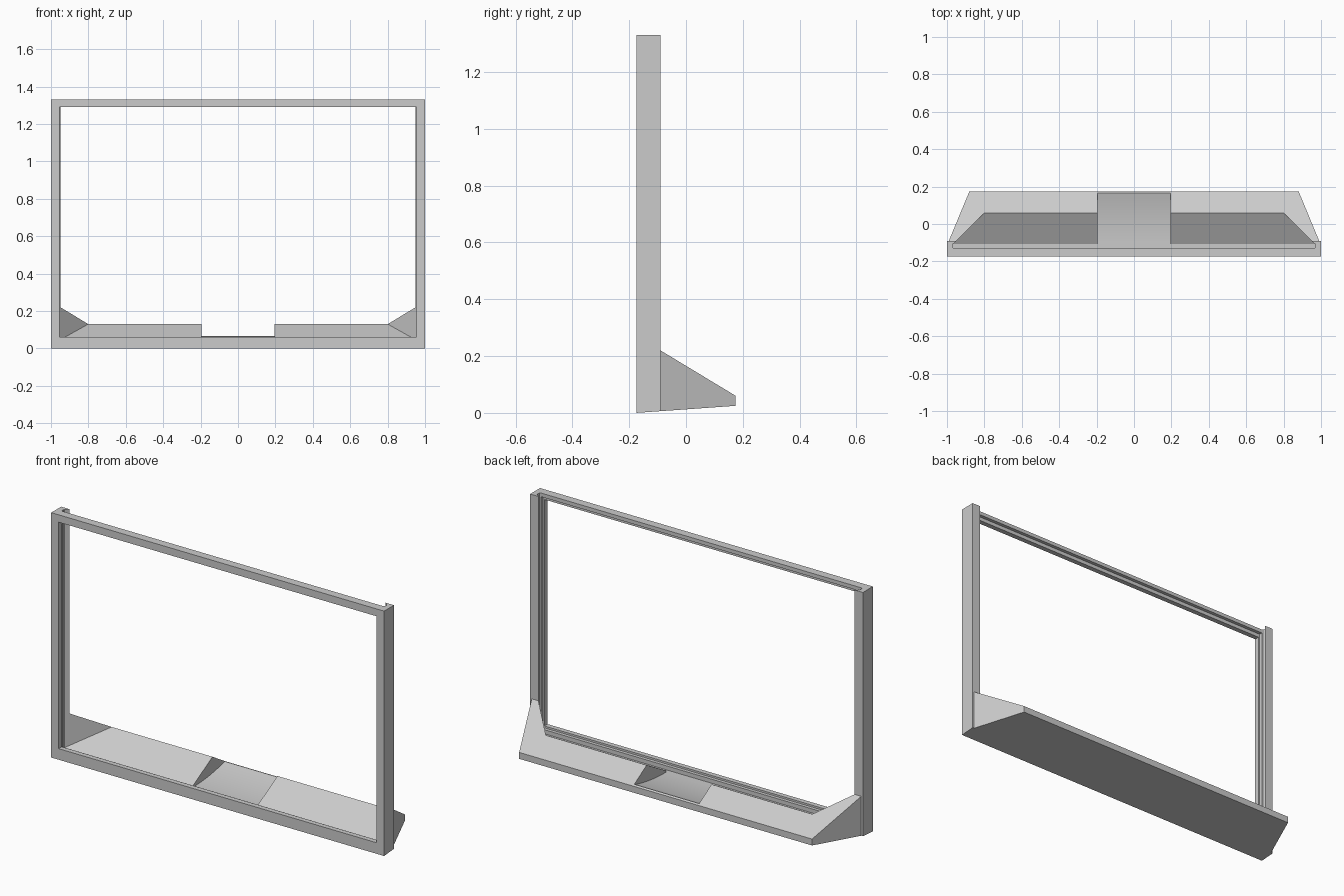
import bpy
import bmesh

cube = bpy.data.objects.get("Cube")
if cube:
    bpy.data.objects.remove(cube, do_unlink=True)

grey = bpy.data.materials.new("light_grey")
grey.use_nodes = True
colour = (0.6, 0.6, 0.6, 1)
grey.diffuse_color = colour
grey.node_tree.nodes["Principled BSDF"].inputs["Base Color"].default_value = colour


def loft(name, start, end):
    """Closed solid between two matching outlines."""
    bm = bmesh.new()
    a = [bm.verts.new(p) for p in start]
    b = [bm.verts.new(p) for p in end]
    bm.faces.new(a)
    bm.faces.new(b)
    for i in range(len(a)):
        j = (i + 1) % len(a)
        bm.faces.new((a[i], a[j], b[j], b[i]))
    bmesh.ops.recalc_face_normals(bm, faces=bm.faces)
    mesh = bpy.data.meshes.new(name)
    bm.to_mesh(mesh)
    bm.free()
    mesh.materials.append(grey)
    obj = bpy.data.objects.new(name, mesh)
    bpy.context.collection.objects.link(obj)
    return obj


def side_profile(name, outline, half_width):
    """Extrude a (y, z) outline across x."""
    return loft(name, [(-half_width, y, z) for y, z in outline],
                [(half_width, y, z) for y, z in outline])


def plan(name, half, low, high):
    """Mirror half a plan outline; low and high give z from y."""
    outline = half + [(-x, y) for x, y in reversed(half)]
    return loft(name, [(x, y, low(y)) for x, y in outline],
                [(x, y, high(y)) for x, y in outline])


def flat(z):
    return lambda y: z


def underside(y):
    return (y + 0.175) * 0.0714


def roof(y):
    return 0.22 - (y + 0.09) * 0.16 / 0.265


def ramp(y):
    return 0.036 + (y + 0.108) * 0.56


FRONT, BACK, REAR = -0.175, -0.09, 0.175
TOP, ABOVE = 1.33, 1.5

# Main solids: upright frame and wedge-shaped stand
frame = side_profile("upright_frame", [(FRONT, 0), (BACK, underside(BACK)),
                                       (BACK, TOP), (FRONT, TOP)], 1.0)
stand = plan("wedge_stand", [(0.99, BACK), (0.88, REAR)], underside, roof)

# Cutters: window, stepped rebate, panel slot, sloped tray, central scoop
window = plan("window_cutter", [(0.955, -0.3), (0.955, -0.12)], flat(0.06), flat(1.29))
rebate = plan("rebate_cutter", [(0.962, -0.148), (0.962, -0.119)], flat(0.05), flat(1.31))
slot = plan("slot_cutter", [(0.962, -0.13), (0.968, -0.127), (0.97, -0.121),
                            (0.97, -0.107)], flat(0.028), flat(ABOVE))
tray = plan("tray_cutter", [(0.968, -0.108), (0.80, 0.06)], ramp, flat(ABOVE))
floor = [(-0.109 + 0.274 * i / 12, 0.028 + 0.036 * (i / 12) ** 2) for i in range(13)]
scoop = side_profile("scoop_cutter", floor + [(0.165, 0.4), (-0.109, 0.4)], 0.195)


def carve(obj, cutters):
    bpy.ops.object.select_all(action='DESELECT')
    bpy.context.view_layer.objects.active = obj
    obj.select_set(True)
    for cutter in cutters:
        mod = obj.modifiers.new("cut", 'BOOLEAN')
        mod.operation = 'DIFFERENCE'
        mod.solver = 'EXACT'
        mod.object = cutter
        bpy.ops.object.modifier_apply(modifier=mod.name)
    bpy.ops.object.shade_smooth_by_angle(angle=0.35)


carve(frame, [window, rebate, slot, tray, scoop])
carve(stand, [tray, scoop])

for cutter in (window, rebate, slot, tray, scoop):
    bpy.data.objects.remove(cutter, do_unlink=True)
